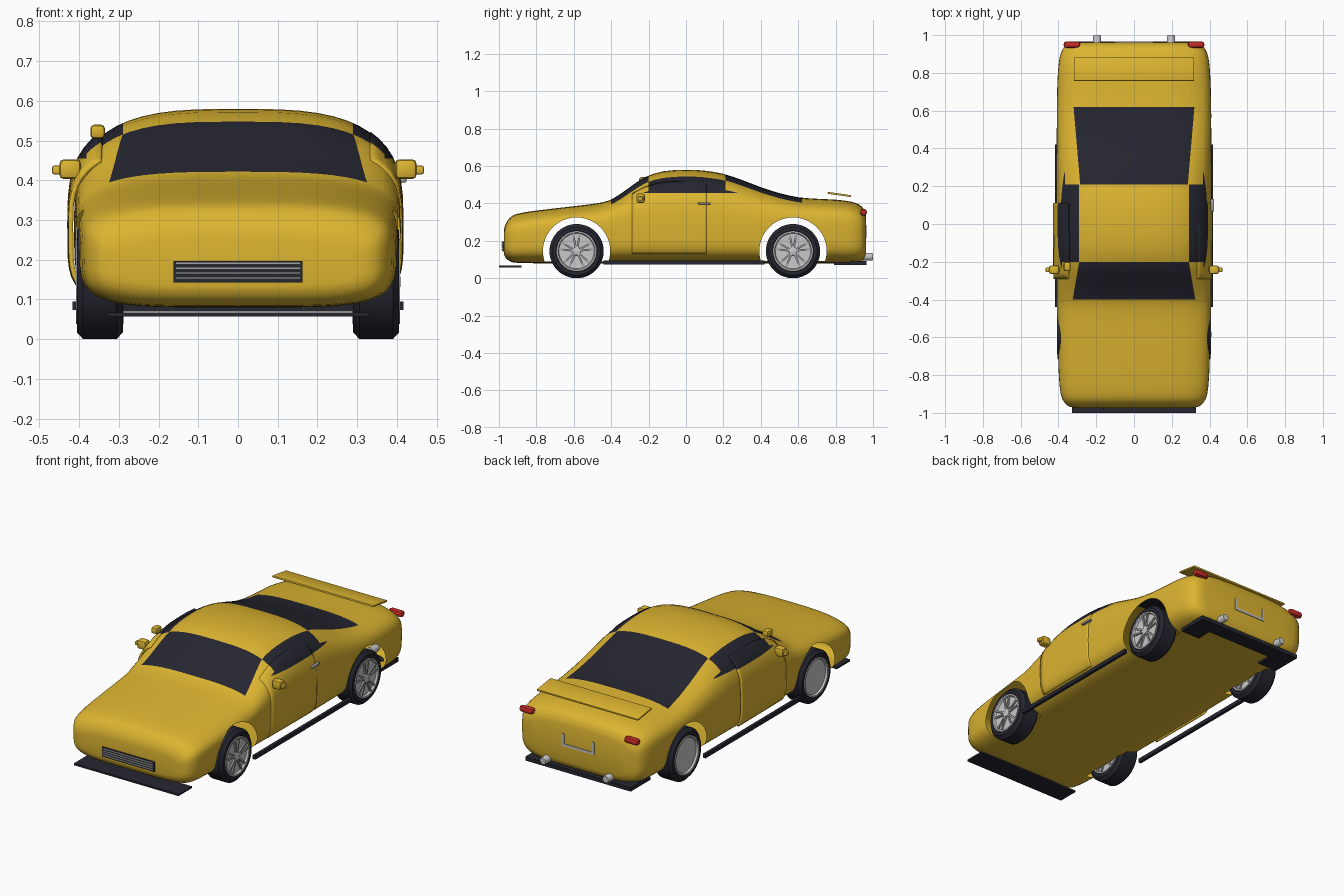
import bpy, bmesh, math
from mathutils import Vector, Matrix

if "Cube" in bpy.data.objects:
    bpy.data.objects.remove(bpy.data.objects["Cube"])


def material(name, rgb):
    m = bpy.data.materials.new(name)
    m.diffuse_color = (*rgb, 1)
    m.use_nodes = True
    m.node_tree.nodes["Principled BSDF"].inputs["Base Color"].default_value = m.diffuse_color
    return m


YELLOW = material("yellow paint", (0.72, 0.46, 0.03))
DARK = material("dark glass and rubber", (0.019, 0.019, 0.03))
SILVER = material("silver", (0.58, 0.58, 0.58))
GREY = material("spoke grey", (0.36, 0.36, 0.37))
RED = material("red lamp", (0.58, 0.025, 0.02))


def finish(name, bm, mats, angle=35):
    me = bpy.data.meshes.new(name)
    bm.to_mesh(me)
    bm.free()
    ob = bpy.data.objects.new(name, me)
    bpy.context.collection.objects.link(ob)
    for m in mats:
        me.materials.append(m)
    smooth(ob, angle)
    return ob


def smooth(ob, angle=35):
    bpy.ops.object.select_all(action='DESELECT')
    ob.select_set(True)
    bpy.context.view_layer.objects.active = ob
    bpy.ops.object.shade_smooth_by_angle(angle=math.radians(angle))


def box(name, lo, hi, mat, bevel=0.0, rot_x=0.0):
    bm = bmesh.new()
    bmesh.ops.create_cube(bm, size=1)
    lo, hi = Vector(lo), Vector(hi)
    bmesh.ops.scale(bm, vec=hi - lo, verts=bm.verts)
    if bevel:
        bmesh.ops.bevel(bm, geom=bm.edges[:], offset=bevel, segments=2, profile=0.5, affect='EDGES')
    bmesh.ops.rotate(bm, matrix=Matrix.Rotation(rot_x, 3, 'X'), verts=bm.verts)
    bmesh.ops.translate(bm, vec=(lo + hi) / 2, verts=bm.verts)
    return finish(name, bm, [mat])


def lathe_x(name, profile, mat, centre, seg=40, axis='X'):
    """Spin (axial, radius) points around an axis through centre."""
    bm = bmesh.new()
    rings = []
    for a, r in profile:
        ring = []
        for i in range(seg):
            t = 2 * math.pi * i / seg
            c, s = r * math.cos(t), r * math.sin(t)
            ring.append(bm.verts.new((a, c, s) if axis == 'X' else (c, a, s)))
        rings.append(ring)
    for p, q in zip(rings, rings[1:]):
        for i in range(seg):
            bm.faces.new((p[i], p[(i + 1) % seg], q[(i + 1) % seg], q[i]))
    bm.faces.new(rings[0])
    bm.faces.new(rings[-1])
    bmesh.ops.recalc_face_normals(bm, faces=bm.faces)
    bmesh.ops.translate(bm, vec=centre, verts=bm.verts)
    return finish(name, bm, [mat])


# Body stations: y, top z, bottom z, half width
ST = [(-.974, .25, .135, .30), (-.966, .287, .112, .345), (-.94, .325, .09, .372), (-.9, .345, .082, .388),
      (-.8, .362, .08, .398), (-.6, .385, .08, .405), (-.45, .405, .08, .408), (-.38, .432, .08, .409),
      (-.3, .487, .08, .41), (-.22, .54, .08, .411), (-.12, .572, .08, .412), (0, .58, .08, .413),
      (.1, .575, .08, .413), (.2, .558, .08, .412), (.3, .525, .08, .411), (.4, .487, .08, .41),
      (.5, .455, .08, .41), (.6, .433, .08, .409), (.7, .425, .08, .407), (.8, .42, .08, .403),
      (.88, .41, .08, .394), (.925, .394, .086, .378), (.95, .37, .1, .355), (.962, .335, .13, .31)]


def spline(a, b, c, d, t):
    return [q + .5 * t * (r - p + t * (2 * p - 5 * q + 4 * r - s + t * (3 * (q - r) + s - p)))
            for p, q, r, s in zip(a, b, c, d)]


stations = []
for i in range(len(ST) - 1):
    a, d = ST[max(i - 1, 0)], ST[min(i + 2, len(ST) - 1)]
    stations += [spline(a, ST[i], ST[i + 1], d, k / 2) for k in range(2)]
stations.append(ST[-1])

SEG = 56


def section(y, zt, zb, w):
    zm = min(.29, zb + .6 * (zt - zb))
    pts = []
    for i in range(SEG):
        t = 2 * math.pi * i / SEG
        c, s = math.cos(t), math.sin(t)
        n, h = (3.1, zt - zm) if s >= 0 else (4.8, zm - zb)
        pts.append((math.copysign(abs(c) ** (2 / n), c) * w, y,
                    zm + math.copysign(abs(s) ** (2 / n), s) * h))
    return pts


bm = bmesh.new()
rings = [[bm.verts.new(p) for p in section(*s)] for s in stations]
for p, q in zip(rings, rings[1:]):
    for i in range(SEG):
        bm.faces.new((p[i], p[(i + 1) % SEG], q[(i + 1) % SEG], q[i]))
bm.faces.new(rings[0])
bm.faces.new(rings[-1])
bmesh.ops.recalc_face_normals(bm, faces=bm.faces)
body = finish("body", bm, [YELLOW, DARK])

# Wheel arches cut into the hollow body
AXLES, WZ, ARCH = (-.585, .572), .145, .18
for y in AXLES:
    for s in (-1, 1):
        cut = lathe_x("arch_cutter", [(s * .3, ARCH), (s * .5, ARCH)], YELLOW, (0, y, WZ), 48)
        cut.hide_render = True
        mod = body.modifiers.new("arch", 'BOOLEAN')
        mod.operation, mod.object, mod.solver = 'DIFFERENCE', cut, 'EXACT'
        bpy.context.view_layer.objects.active = body
        bpy.ops.object.modifier_apply(modifier=mod.name)
        bpy.data.objects.remove(cut)

bm = bmesh.new()
bm.from_mesh(body.data)
lining = [f for f in bm.faces if any(all(abs(v.co.x) > .299 and math.hypot(v.co.y - y, v.co.z - WZ) < ARCH + .0005
                                         for v in f.verts) for y in AXLES)]
bmesh.ops.delete(bm, geom=lining, context='FACES')


# Windows: slice the upper shell along the glass outlines, then colour by position
def slice_top(co, no):
    fs = [f for f in bm.faces if f.calc_center_median().z > .38 or max(v.co.z for v in f.verts) > .44]
    geom = fs + list({e for f in fs for e in f.edges}) + list({v for f in fs for v in f.verts})
    bmesh.ops.bisect_plane(bm, geom=geom, plane_co=co, plane_no=no, dist=1e-5)


for y in (-.4, -.31, -.2, .21, .4, .62):
    slice_top((0, y, 0), (0, 1, 0))
slice_top((0, 0, .455), (0, 0, 1))
for s in (-1, 1):
    slice_top((s * .325, -.4, 0), (.2, s * .035, 0))
    slice_top((s * .32, .62, 0), (.41, -s * .035, 0))
    for x in (.29, .365):
        slice_top((s * x, 0, 0), (1, 0, 0))
for f in bm.faces:
    c = f.calc_center_median()
    x, y, z = abs(c.x), c.y, c.z
    front = -.4 < y < -.2 and x < .325 - .175 * (y + .4) and z > .38
    rear = .21 < y < .62 and x < .32 - .0854 * (.62 - y) and z > .38
    side = z > .455 and ((-.2 < y < .21 and x > .29) or (-.31 < y < .4 and x > .365))
    f.material_index = int(front or rear or side)
bm.to_mesh(body.data)
bm.free()
smooth(body)

# Doors: side panels taken from the shell and set slightly proud
for side, s, shift in (("right", 1, .004), ("left", -1, .017)):
    bm = bmesh.new()
    bm.from_mesh(body.data)
    for co, no in (((0, -.29, 0), (0, -1, 0)), ((0, .11, 0), (0, 1, 0)),
                   ((0, 0, .13), (0, 0, -1)), ((s * .33, 0, 0), (-s, 0, 0))):
        bmesh.ops.bisect_plane(bm, geom=bm.verts[:] + bm.edges[:] + bm.faces[:], plane_co=co,
                               plane_no=no, clear_outer=True, dist=1e-5)
    bmesh.ops.translate(bm, vec=(s * shift, 0, 0), verts=bm.verts)
    door = finish(side + "_door", bm, [YELLOW, DARK])
    mod = door.modifiers.new("thickness", 'SOLIDIFY')
    mod.thickness, mod.offset = .012, -1
    # Mirror with a small tip
    lo, hi = sorted((s * .395, s * .45))
    box(side + "_mirror", (lo, -.265, .403), (hi, -.22, .453), YELLOW, .012)
    lo, hi = sorted((s * .44, s * .468))
    box(side + "_mirror_tip", (lo, -.255, .415), (hi, -.23, .437), YELLOW, .005)
    # Side skirt
    lo, hi = sorted((s * .4, s * .417))
    box(side + "_skirt", (lo, -.44, .073), (hi, .42, .095), DARK)
    # Tail lamp and exhaust
    lo, hi = sorted((s * .285, s * .372))
    box(side + "_tail_lamp", (lo, .932, .335), (hi, .967, .37), RED, .014)
    lathe_x(side + "_exhaust", [(.9, .021), (.99, .021), (1.0, .018)], SILVER, (s * .196, 0, .115), 20, 'Y')
    # Number plate frame side
    lo, hi = sorted((s * .088, s * .1))
    box(side + "_plate_edge", (lo, .955, .215), (hi, .966, .285), SILVER)

box("plate_bottom_edge", (-.1, .955, .215), (.1, .966, .228), SILVER)
box("door_handle", (.405, .065, .395), (.424, .132, .406), GREY, .003)
box("left_window_block", (-.372, -.25, .505), (-.335, -.2, .54), YELLOW, .01)

# Grille with slats
box("grille", (-.163, -.982, .143), (.163, -.955, .197), DARK)
for i in range(4):
    z = .151 + i * .0125
    box("grille_slat", (-.158, -.986, z), (.158, -.975, z + .006), GREY)

# Splitter, diffuser, spoiler
box("front_splitter", (-.328, -1.0, .057), (.328, -.88, .067), DARK)
box("rear_diffuser", (-.33, .88, .07), (.33, .966, .092), DARK)
for s in (-1, 1):
    box("diffuser_wing", (s * .27 - .06, .79, .07), (s * .27 + .06, .885, .088), DARK)
box("spoiler", (-.317, .757, .443), (.317, .882, .453), YELLOW, .002, math.radians(-8))

# Wheels
for y in AXLES:
    for s in (-1, 1):
        c = (s * .348, y, WZ)
        tyre = [(-.045, .1), (-.058, .11), (-.058, .128), (-.042, .145), (.042, .145), (.058, .128),
                (.058, .11), (.045, .1)]
        lathe_x("tyre", tyre, DARK, c, 48)
        for k in (-1, 1):
            rim = [(k * .04, .107), (k * .06, .107), (k * .06, .099), (k * .05, .094), (k * .047, .03)]
            lathe_x("rim", rim, SILVER, c, 48)
        lathe_x("hub", [(.04, .024), (.058, .022), (.061, .012)], SILVER, c, 20)
        # Paired spokes on the face towards +x
        bm = bmesh.new()
        for i in range(10):
            a = 2 * math.pi * (i // 2) / 5 + (.2 if i % 2 else -.2)
            m = Matrix.Rotation(a, 4, 'X') @ Matrix.Translation((.052, 0, .058)) @ Matrix.Diagonal((.01, .01, .08, 1))
            bmesh.ops.create_cube(bm, size=1, matrix=m)
        bmesh.ops.translate(bm, vec=c, verts=bm.verts)
        finish("spokes", bm, [GREY])
